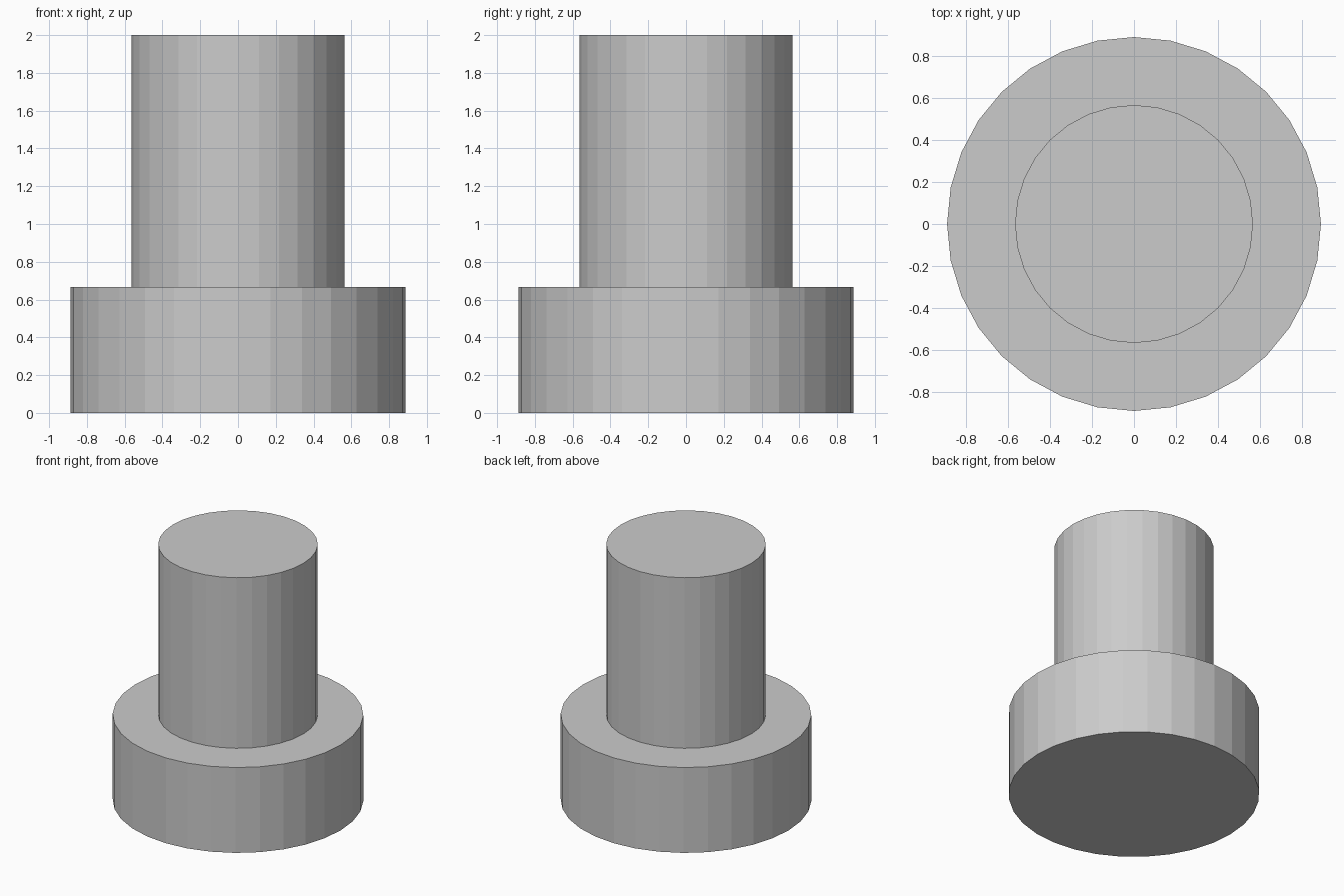
import bpy

if "Cube" in bpy.data.objects:
    bpy.data.objects.remove(bpy.data.objects["Cube"])

SIDES = 32


def cylinder(name, radius, bottom, top):
    bpy.ops.mesh.primitive_cylinder_add(
        vertices=SIDES, radius=radius, depth=top - bottom,
        location=(0, 0, (bottom + top) / 2))
    bpy.context.object.name = name


# Wide disc at the bottom
cylinder("base", 0.888, 0.0, 0.667)

# Narrow column standing on the disc
cylinder("shaft", 0.565, 0.667, 2.0)
